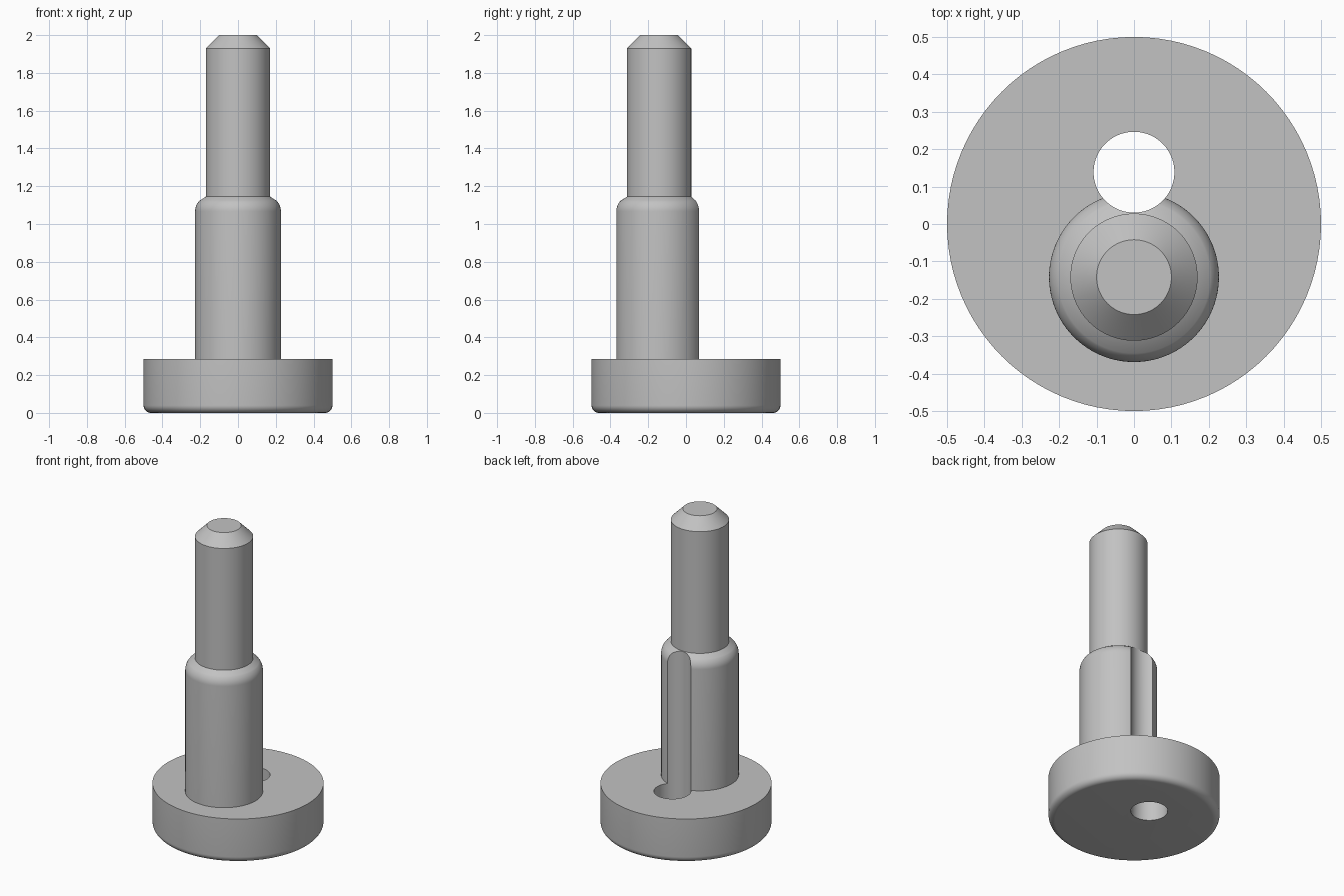
import bpy, bmesh, math

if "Cube" in bpy.data.objects:
    bpy.data.objects.remove(bpy.data.objects["Cube"])

SEGMENTS = 96

grey = bpy.data.materials.new("steel_grey")
grey.diffuse_color = (0.54, 0.54, 0.54, 1)
grey.use_nodes = True
grey.node_tree.nodes["Principled BSDF"].inputs["Base Color"].default_value = grey.diffuse_color


def lathe(name, profile, y):
    """Solid of revolution from (radius, height) points, listed bottom to top."""
    bm = bmesh.new()
    rings = []
    for r, z in profile:
        rings.append([bm.verts.new((r * math.cos(2 * math.pi * i / SEGMENTS),
                                    r * math.sin(2 * math.pi * i / SEGMENTS) + y, z))
                      for i in range(SEGMENTS)])
    for low, high in zip(rings, rings[1:]):
        for i in range(SEGMENTS):
            j = (i + 1) % SEGMENTS
            bm.faces.new((low[i], low[j], high[j], high[i]))
    bm.faces.new(rings[0][::-1])
    bm.faces.new(rings[-1])
    mesh = bpy.data.meshes.new(name)
    bm.to_mesh(mesh)
    bm.free()
    mesh.materials.append(grey)
    obj = bpy.data.objects.new(name, mesh)
    bpy.context.collection.objects.link(obj)
    return obj


def arc(radius, z, size, start, end, steps=8):
    """Rounded profile corner centred on (radius, z), angles in degrees."""
    angles = [math.radians(start + (end - start) * i / steps) for i in range(steps + 1)]
    return [(radius + size * math.cos(a), z + size * math.sin(a)) for a in angles]


def boolean(target, tool, operation):
    mod = target.modifiers.new(operation.lower(), 'BOOLEAN')
    mod.object = tool
    mod.operation = operation
    mod.solver = 'EXACT'
    bpy.context.view_layer.objects.active = target
    bpy.ops.object.modifier_apply(modifier=mod.name)
    bpy.data.objects.remove(tool)


# Round base with a softened bottom rim
pin = lathe("offset_pin_on_base", arc(0.46, 0.04, 0.04, -90, 0) + [(0.5, 0.285)], 0)

# Stepped post: rounded shoulder, thinner shaft, chamfered tip
post = lathe("stepped_post",
             [(0.227, 0.15)] + arc(0.147, 1.067, 0.08, 0, 45) +
             [(0.17, 1.145), (0.17, 1.93), (0.1, 2.0)], -0.142)
boolean(pin, post, 'UNION')

# Through hole that also grooves the back of the lower post
hole = lathe("hole_cutter", [(0.108, -0.1), (0.108, 1.3)], 0.1385)
hole.hide_render = True
boolean(pin, hole, 'DIFFERENCE')

# Smooth curved walls, crisp edges
bpy.ops.object.select_all(action='DESELECT')
pin.select_set(True)
bpy.context.view_layer.objects.active = pin
bpy.ops.object.shade_smooth_by_angle(angle=math.radians(25))
